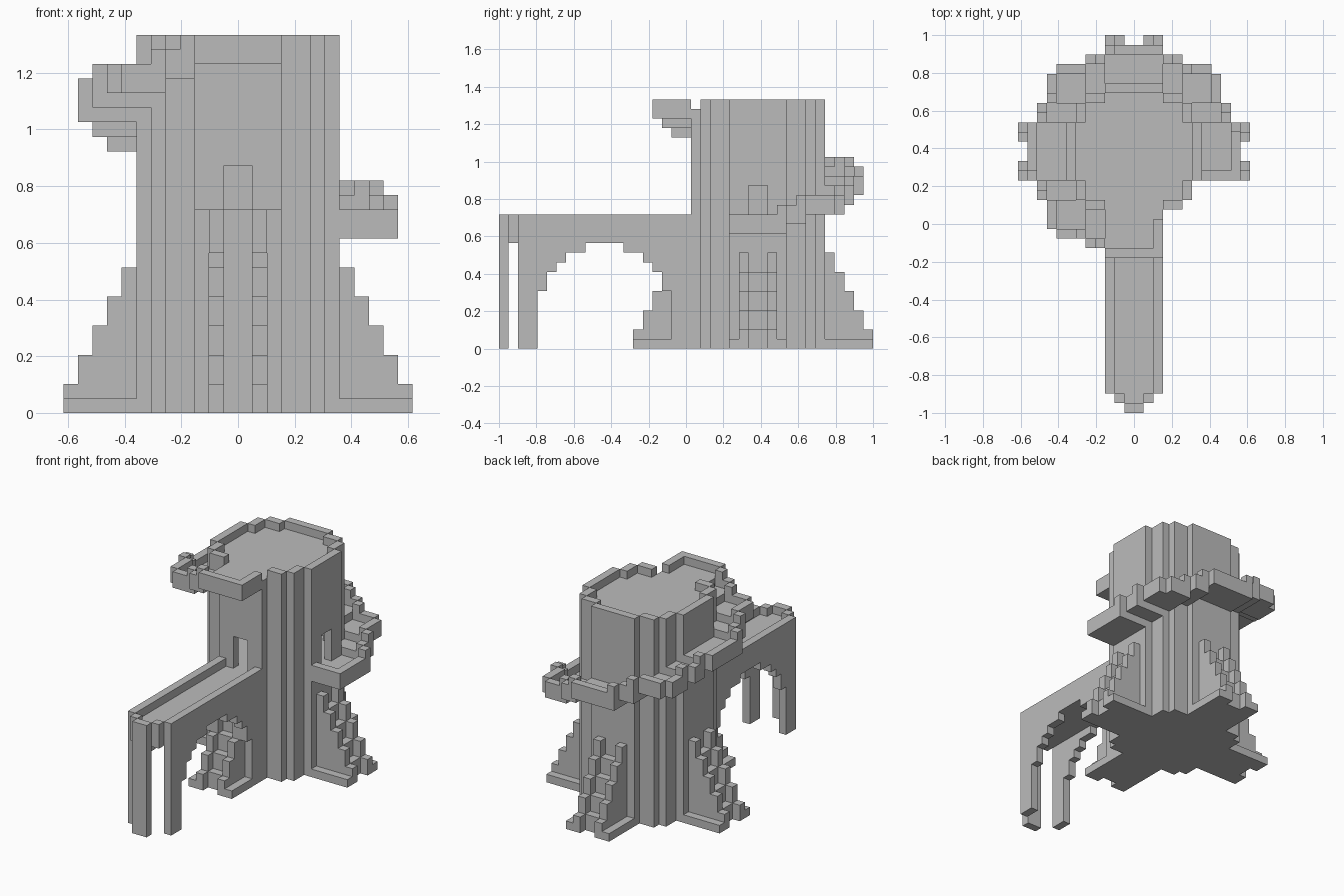
import bpy, bmesh
from itertools import product
from mathutils import Vector

cube = bpy.data.objects.get("Cube")
if cube:
    bpy.data.objects.remove(cube, do_unlink=True)

U = 2 / 39            # edge of one building block
CENTRE = Vector((0, 27, 0))   # tower axis, in blocks from the front tip

stone = bpy.data.materials.new("grey_stone")
stone.use_nodes = True
GREY = (0.5, 0.5, 0.5, 1)
stone.diffuse_color = GREY
stone.node_tree.nodes["Principled BSDF"].inputs["Base Color"].default_value = GREY

SIDES = [Vector(s) for s in ((1, 0, 0), (-1, 0, 0), (0, 1, 0),
                             (0, -1, 0), (0, 0, 1), (0, 0, -1))]


def build(name, cells):
    """Outer skin of a set of blocks, with flat areas merged."""
    bm = bmesh.new()
    verts = {}

    def vert(p):
        key = tuple(round(c) for c in p)
        if key not in verts:
            verts[key] = bm.verts.new((Vector(key) + CENTRE) * U - Vector((0, 1, 0)))
        return verts[key]

    for cell in cells:
        mid = Vector(cell) + Vector((.5, .5, .5))
        for n in SIDES:
            if tuple(int(c) for c in Vector(cell) + n) in cells:
                continue
            a = Vector((n.y, n.z, n.x)) / 2
            b = n.cross(a)
            face = mid + n / 2
            bm.faces.new([vert(face + d) for d in (a + b, b - a, -a - b, a - b)])
    bmesh.ops.dissolve_limit(bm, angle_limit=0.01, verts=bm.verts, edges=bm.edges)
    bmesh.ops.triangulate(bm, faces=[f for f in bm.faces if len(f.verts) > 4])
    mesh = bpy.data.meshes.new(name)
    bm.to_mesh(mesh)
    bm.free()
    mesh.materials.append(stone)
    bpy.context.collection.objects.link(bpy.data.objects.new(name, mesh))


def box(x0, x1, y0, y1, z0, z1):
    return set(product(range(x0, x1), range(y0, y1), range(z0, z1)))


def disc(rects):
    """Stepped round footprint from half-width, half-depth pairs."""
    return {c for w, d in rects for c in product(range(-w, w), range(-d, d))}


def around(c, diagonal=False):
    x, y = c
    near = [(x + 1, y), (x - 1, y), (x, y + 1), (x, y - 1)]
    if diagonal:
        near += [(x + i, y + j) for i in (-1, 1) for j in (-1, 1)]
    return near


def column(c, z0, z1):
    return {(*c, z) for z in range(z0, z1)}


tower_plan = disc([(3, 7), (5, 6), (6, 5), (7, 3)])
ring_plan = disc([(3, 11), (5, 10), (8, 9), (9, 8), (10, 5), (11, 3)]) - tower_plan
FLOOR, TOP = 13, 25


# Spiral ramp: twelve rises from the right side, round the back, to the front
def rise(c):
    x, y = c[0] + .5, c[1] + .5
    if x > 0 and y < -3 and x > 3:
        return None
    turns = 0
    while not (x > 0 and y > -3 and not (abs(x) < 3 and y > 0)):
        x, y = y, -x
        turns += 1
        if turns > 3:
            return None
    step = 0 if y < 3 else 1 if y < 5 else 2 if x > 5 else 3
    return 4 * turns + step


level = {c: rise(c) for c in ring_plan}
level = {c: 12 + s for c, s in level.items() if s is not None}
ramp, ramp_rim = set(), set()
for c, base in level.items():
    ramp |= column(c, base, base + 1)
    if any(n not in level and n not in tower_plan for n in around(c)):
        top = max(level.get(n, base) for n in around(c, True) + [c])
        ramp_rim |= column(c, base + 1, top + 2)
build("spiral_ramp", ramp | ramp_rim)

# Tower: solid below, hollow room above, two doorways
tower, parapet = set(), set()
for c in tower_plan:
    tower |= column(c, 0, TOP)
    edge = any(n not in tower_plan for n in around(c))
    if not edge:
        tower -= column(c, FLOOR, TOP - 1)
    meets_ramp = any(level.get(n) == TOP - 1 for n in around(c))
    if edge and not meets_ramp:
        parapet |= column(c, TOP, TOP + 1)
tower -= box(-1, 1, -7, -5, FLOOR, FLOOR + 4)
tower -= box(5, 7, -1, 1, FLOOR, FLOOR + 4)
build("tower", tower | parapet)

# Buttresses: twin stepped fins, lower steps between them, thin footing
def buttress(start):
    cells = set()
    reach = start + 5
    for d in range(7, reach):
        fin = min(2 * (reach - d), 10)
        mid = fin - 2
        if d < start:
            mid = 8
        for t in range(-3, 3):
            w = abs(t + .5)
            height = mid if w < 1 else fin if w < 2 else 1
            cells |= column((t, d), 0, height)
    return cells


# Footbridge: side walls with a stepped arch, deck, low parapets, pointed end
NEAR = -27
walls = set()
arch = [0, 0, 6, 8, 9, 10, 10, 11, 11]
arch += arch[::-1]
for i, bottom in enumerate(arch):
    for x in (-3, 2):
        walls |= column((x, NEAR + 2 + i), bottom, 11)

deck_plan = {(x, y) for x in range(-3, 3) for y in range(NEAR, -7)
             if y - NEAR >= int(abs(x + .5))}
deck = set()
for c in deck_plan:
    deck |= column(c, 11, FLOOR)
    if c[1] < -8 and any(n not in deck_plan for n in around(c)) or c[0] in (-3, 2):
        deck |= column(c, FLOOR, FLOOR + 1)
tip_leg = box(-1, 1, NEAR, NEAR + 1, 0, 11)
build("footbridge", walls | deck | tip_leg)

for name, start, turn in (("right_buttress", 7, lambda t, d: (d, t)),
                          ("left_buttress", 7, lambda t, d: (-d - 1, t)),
                          ("back_buttress", 7, lambda t, d: (t, d)),
                          ("front_buttress", 8, lambda t, d: (t, -d - 1))):
    build(name, {(*turn(t, d), z) for t, d, z in buttress(start)} - walls)
